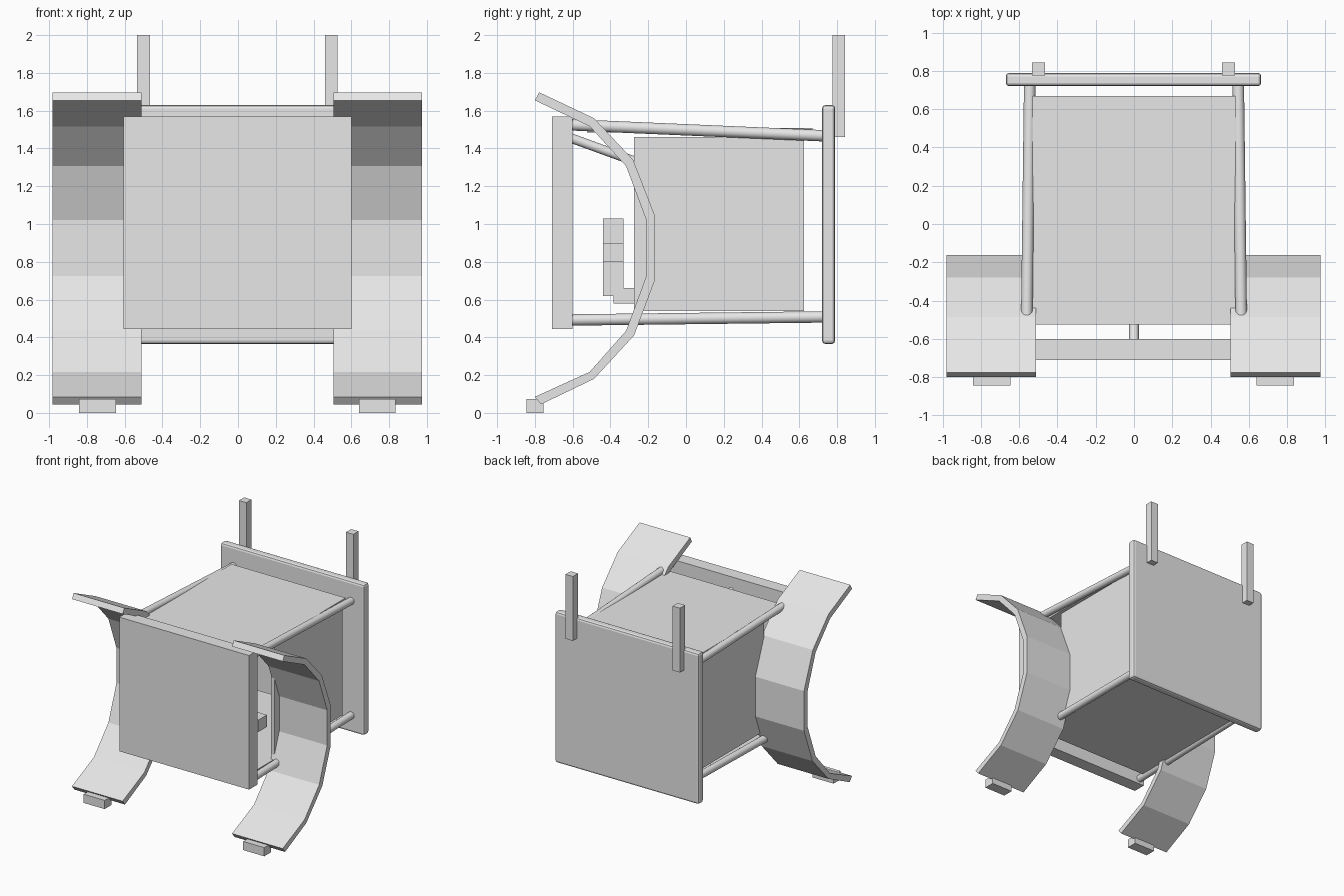
import bpy
import bmesh
from mathutils import Vector

cube = bpy.data.objects.get("Cube")
if cube:
    bpy.data.objects.remove(cube, do_unlink=True)

grey = bpy.data.materials.new("light_grey")
grey.use_nodes = True
GREY = (0.8, 0.8, 0.8, 1)
grey.diffuse_color = GREY
grey.node_tree.nodes["Principled BSDF"].inputs["Base Color"].default_value = GREY


def finish(name, bm):
    bmesh.ops.recalc_face_normals(bm, faces=bm.faces)
    mesh = bpy.data.meshes.new(name)
    bm.to_mesh(mesh)
    bm.free()
    mesh.materials.append(grey)
    obj = bpy.data.objects.new(name, mesh)
    bpy.context.collection.objects.link(obj)
    return obj


def box(name, x, y, z, bevel=0):
    """Box from (min, max) pairs."""
    bm = bmesh.new()
    bmesh.ops.create_cube(bm, size=1)
    for v in bm.verts:
        v.co = [(lo + hi) / 2 + c * (hi - lo) for c, (lo, hi) in zip(v.co, (x, y, z))]
    if bevel:
        bmesh.ops.bevel(bm, geom=bm.edges[:], offset=bevel, segments=2,
                        profile=0.5, affect='EDGES')
    return finish(name, bm)


def rod(name, a, b, radius):
    """Round bar between two points."""
    a, b = Vector(a), Vector(b)
    bm = bmesh.new()
    bmesh.ops.create_cone(bm, cap_ends=True, segments=24, radius1=radius,
                          radius2=radius, depth=(b - a).length)
    turn = (b - a).to_track_quat('Z', 'Y')
    for v in bm.verts:
        v.co = turn @ v.co + (a + b) / 2
    obj = finish(name, bm)
    bpy.ops.object.select_all(action='DESELECT')
    obj.select_set(True)
    bpy.context.view_layer.objects.active = obj
    bpy.ops.object.shade_smooth_by_angle()


def extrude_x(name, profile, x0, x1):
    """Closed (y, z) outline extruded along x."""
    bm = bmesh.new()
    face = bm.faces.new([bm.verts.new((x0, y, z)) for y, z in profile])
    moved = bmesh.ops.extrude_face_region(bm, geom=[face])["geom"]
    bmesh.ops.translate(bm, vec=(x1 - x0, 0, 0),
                        verts=[g for g in moved if isinstance(g, bmesh.types.BMVert)])
    return finish(name, bm)


# Large plates at the front and back
box("front_panel", (-0.605, 0.6), (-0.71, -0.6), (0.445, 1.57))
box("back_plate", (-0.67, 0.665), (0.72, 0.79), (0.365, 1.63), bevel=0.018)

# Open-ended body made of four panels
box("top_panel", (-0.53, 0.53), (-0.525, 0.67), (1.485, 1.508))
box("bottom_panel", (-0.53, 0.53), (-0.525, 0.67), (0.49, 0.515))

# Curved legs: inner edge from top to bottom, then outer edge back up
inner = [(-0.8, 1.655), (-0.51, 1.517), (-0.317, 1.306), (-0.21, 1.02),
         (-0.21, 0.725), (-0.317, 0.435), (-0.51, 0.217), (-0.8, 0.085)]
outer = [(-0.777, 1.697), (-0.487, 1.56), (-0.28, 1.34), (-0.163, 1.04),
         (-0.163, 0.707), (-0.275, 0.41), (-0.487, 0.18), (-0.768, 0.045)]

# Parts repeated on both sides
for side, s in (("left", 1), ("right", -1)):
    def span(a, b, shift=0):
        return sorted((s * a + shift, s * b + shift))

    box(side + "_wall", span(0.5, 0.53), (-0.275, 0.625), (0.54, 1.46))
    extrude_x(side + "_curved_leg", inner + outer[::-1], *span(0.508, 0.978, -0.003))
    box(side + "_foot", span(0.643, 0.838, -0.003), (-0.845, -0.755), (0, 0.073))
    box(side + "_back_post", span(0.463, 0.531, -0.003), (0.775, 0.843), (1.46, 2.0))
    rod(side + "_upper_rod", (s * 0.562, -0.61, 1.525), (s * 0.545, 0.73, 1.467), 0.03)
    rod(side + "_lower_rod", (s * 0.562, -0.61, 0.492), (s * 0.545, 0.73, 0.508), 0.03)

# Front brace and control stand
rod("front_brace", (0, -0.61, 1.455), (0, -0.1, 1.27), 0.025)
box("stand_post", (-0.1, 0.1), (-0.44, -0.33), (0.62, 1.03))
box("stand_crossbar", (-0.5, 0.5), (-0.44, -0.33), (0.8, 0.9))
box("stand_base", (-0.1, 0.1), (-0.385, 0.1), (0.58, 0.66))
